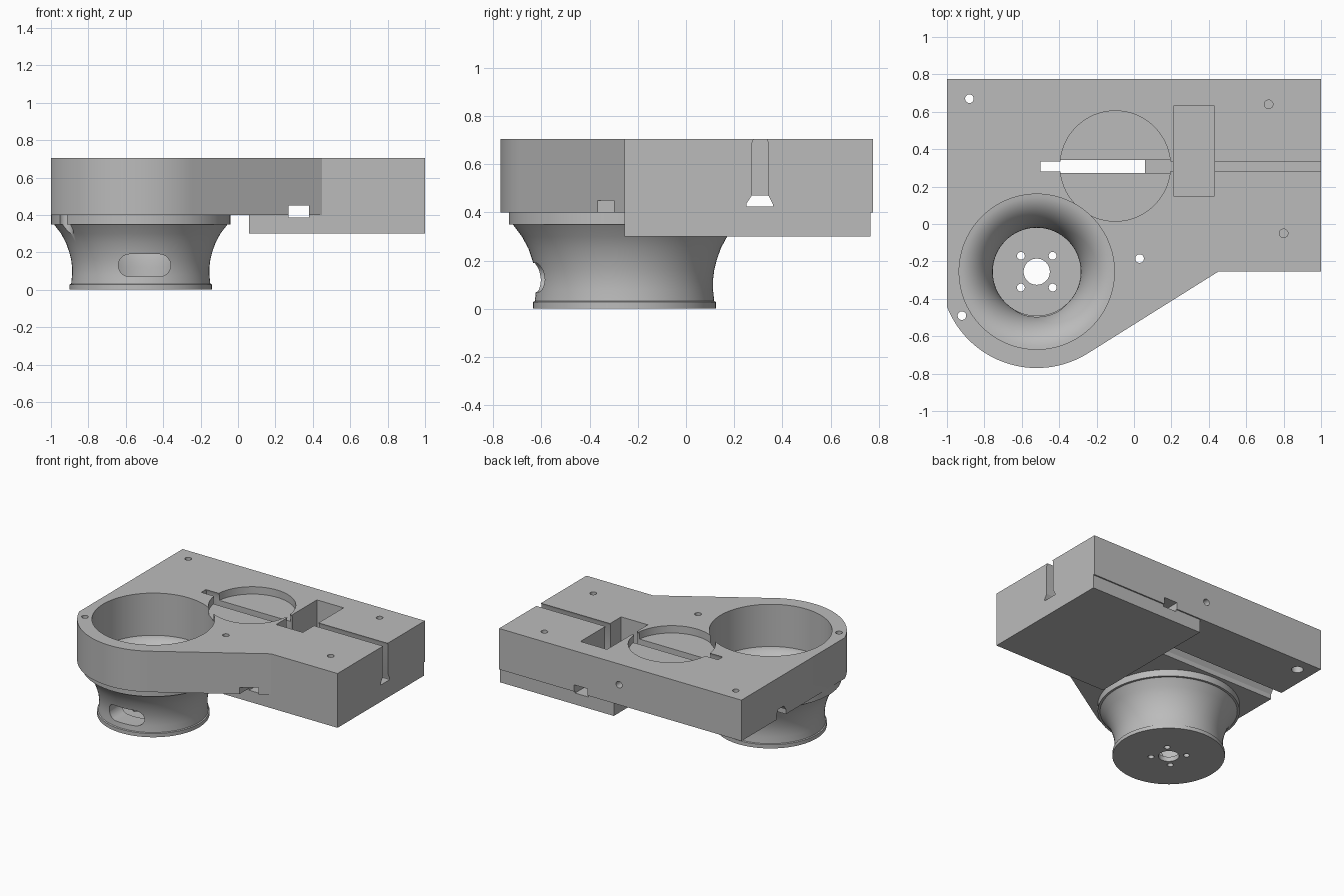
import bpy, bmesh, math
from mathutils import Matrix, Vector

if "Cube" in bpy.data.objects:
    bpy.data.objects.remove(bpy.data.objects["Cube"])

grey = bpy.data.materials.new("plain grey")
grey.use_nodes = True
grey.diffuse_color = (0.5, 0.5, 0.5, 1)
grey.node_tree.nodes["Principled BSDF"].inputs["Base Color"].default_value = (0.5, 0.5, 0.5, 1)

CX, CY = -0.52, -0.255      # axis of the round cup
BOTTOM, SEAM, TOP = 0.30, 0.40, 0.705


def finish(bm, name):
    bmesh.ops.recalc_face_normals(bm, faces=bm.faces)
    mesh = bpy.data.meshes.new(name)
    bm.to_mesh(mesh)
    bm.free()
    mesh.materials.append(grey)
    obj = bpy.data.objects.new(name, mesh)
    bpy.context.collection.objects.link(obj)
    return obj


def prism(name, points, start, end, axis="z"):
    """Extrude a 2D outline along an axis."""
    place = {"x": lambda p, t: (t, p[0], p[1]),
             "y": lambda p, t: (p[0], t, p[1]),
             "z": lambda p, t: (p[0], p[1], t)}[axis]
    bm = bmesh.new()
    face = bm.faces.new([bm.verts.new(place(p, start)) for p in points])
    ext = bmesh.ops.extrude_face_region(bm, geom=[face])
    verts = [v for v in ext["geom"] if isinstance(v, bmesh.types.BMVert)]
    shift = Vector(place((0, 0), end - start))
    bmesh.ops.translate(bm, verts=verts, vec=shift)
    return finish(bm, name)


def arc(x, y, r, a0, a1, n):
    return [(x + r * math.cos(math.radians(a0 + (a1 - a0) * i / n)),
             y + r * math.sin(math.radians(a0 + (a1 - a0) * i / n))) for i in range(n + 1)]


def box(name, x0, x1, y0, y1, z0, z1):
    return prism(name, [(x0, y0), (x1, y0), (x1, y1), (x0, y1)], z0, z1)


def rod(name, x, y, r, start, end, axis="z", n=32):
    return prism(name, arc(x, y, r, 0, 360, n)[:-1], start, end, axis)


def carve(obj, cutters):
    """Subtract all cutters, keep the result and drop the cutters."""
    for c in cutters:
        c.hide_render = True
        mod = obj.modifiers.new("cut", "BOOLEAN")
        mod.operation, mod.solver, mod.object = "DIFFERENCE", "EXACT", c
    bpy.context.view_layer.update()
    graph = bpy.context.evaluated_depsgraph_get()
    mesh = bpy.data.meshes.new_from_object(obj.evaluated_get(graph))
    obj.modifiers.clear()
    obj.data = mesh
    for c in cutters:
        bpy.data.objects.remove(c)


def smooth(obj):
    bpy.ops.object.select_all(action="DESELECT")
    obj.select_set(True)
    bpy.context.view_layer.objects.active = obj
    bpy.ops.object.shade_smooth_by_angle(angle=math.radians(30))


# Main plate: rectangle blended into a round lobe
tangent = -math.degrees(math.acos(0.515 / 0.97))
outline = [(1, 0.775), (-1, 0.775)] + arc(CX, CY, 0.515, 201.5, 360 + tangent, 48) + [(0.45, -0.255), (1, -0.255)]
plate = prism("main_plate", outline, SEAM, TOP)

# Cable slot with a flared foot and narrow lips
foot = [(0.25, 0.425), (0.36, 0.425), (0.36, 0.435), (0.342, 0.47)]
slot = foot + [(0.342, 0.685), (0.33, 0.72), (0.287, 0.72), (0.273, 0.685), (0.273, 0.47), (0.25, 0.435)]
tunnel = foot + [(0.273, 0.47), (0.25, 0.435)]
cuts = [
    rod("bore", CX, CY, 0.415, 0.2, 0.9, n=96),
    rod("disc_recess", -0.10, 0.31, 0.295, 0.65, 0.9, n=80),
    box("pocket", 0.21, 0.43, 0.15, 0.63, 0.385, 0.9),
    box("cross_channel", 0.27, 0.38, -0.9, 0.9, 0.385, 0.45),
    prism("slot", slot, -0.5, 1.1, "x"),
    prism("tunnel", tunnel, -1.1, -0.45, "x"),
    box("open_channel", -1.1, 0.06, 0.25, 0.36, 0.35, 0.43),
    rod("side_hole", 0.01, 0.55, 0.025, 0.32, 0.9, "y"),
]
for x, y in [(-0.88, 0.67), (0.72, 0.64), (0.80, -0.05), (0.03, -0.185), (-0.92, -0.49)]:
    cuts.append(rod("screw_hole", x, y, 0.023, 0.3, 0.9))
for x, y in [(-0.88, 0.67), (-0.92, -0.49)]:
    cuts.append(rod("counterbore", x, y, 0.04, 0.3, 0.5))
carve(plate, cuts)
smooth(plate)

# Lower plate under the +x half
lower = box("lower_plate", 0.06, 1, -0.255, 0.765, BOTTOM, SEAM)
carve(lower, [box("channel_floor", 0.27, 0.38, -0.9, 0.9, 0.385, 0.5),
              box("pocket_floor", 0.21, 0.43, 0.15, 0.63, 0.385, 0.5)])

# Flared cup: revolved wall with a trumpet-shaped inside
outer = [(0.07, 0), (0.38, 0), (0.38, 0.028), (0.372, 0.032), (0.367, 0.08), (0.367, 0.12), (0.372, 0.16),
         (0.382, 0.2), (0.399, 0.25), (0.426, 0.3), (0.464, 0.35), (0.48, 0.35), (0.48, SEAM), (0.415, SEAM)]
inner = [(0.415 - 0.18 * math.cos(t), 0.12 + 0.27 * math.sin(t))
         for t in [math.pi / 2 * i / 14 for i in range(14, -1, -1)]]
profile = outer + inner + [(0.235, 0.035), (0.07, 0.035)]
bm = bmesh.new()
ring = [bm.verts.new((CX + r, CY, z)) for r, z in profile]
edges = [bm.edges.new((a, b)) for a, b in zip(ring, ring[1:] + ring[:1])]
bmesh.ops.spin(bm, geom=ring + edges, cent=(CX, CY, 0), axis=(0, 0, 1),
               angle=2 * math.pi, steps=96, use_duplicate=False)
bmesh.ops.remove_doubles(bm, verts=bm.verts, dist=0.0005)
cup = finish(bm, "flared_cup")

# Cup openings: front window, base screws, screw clearance
window = arc(-0.42, 0.13, 0.06, -90, 90, 12) + arc(-0.58, 0.13, 0.06, 90, 270, 12)
cuts = [prism("window", window, -0.9, -0.4, "y"),
        rod("screw_clearance", -0.92, -0.49, 0.04, -0.1, 0.6)]
for x, y in arc(CX, CY, 0.12, 45, 315, 3):
    cuts.append(rod("base_screw", x, y, 0.021, -0.1, 0.1))
carve(cup, cuts)
smooth(cup)
